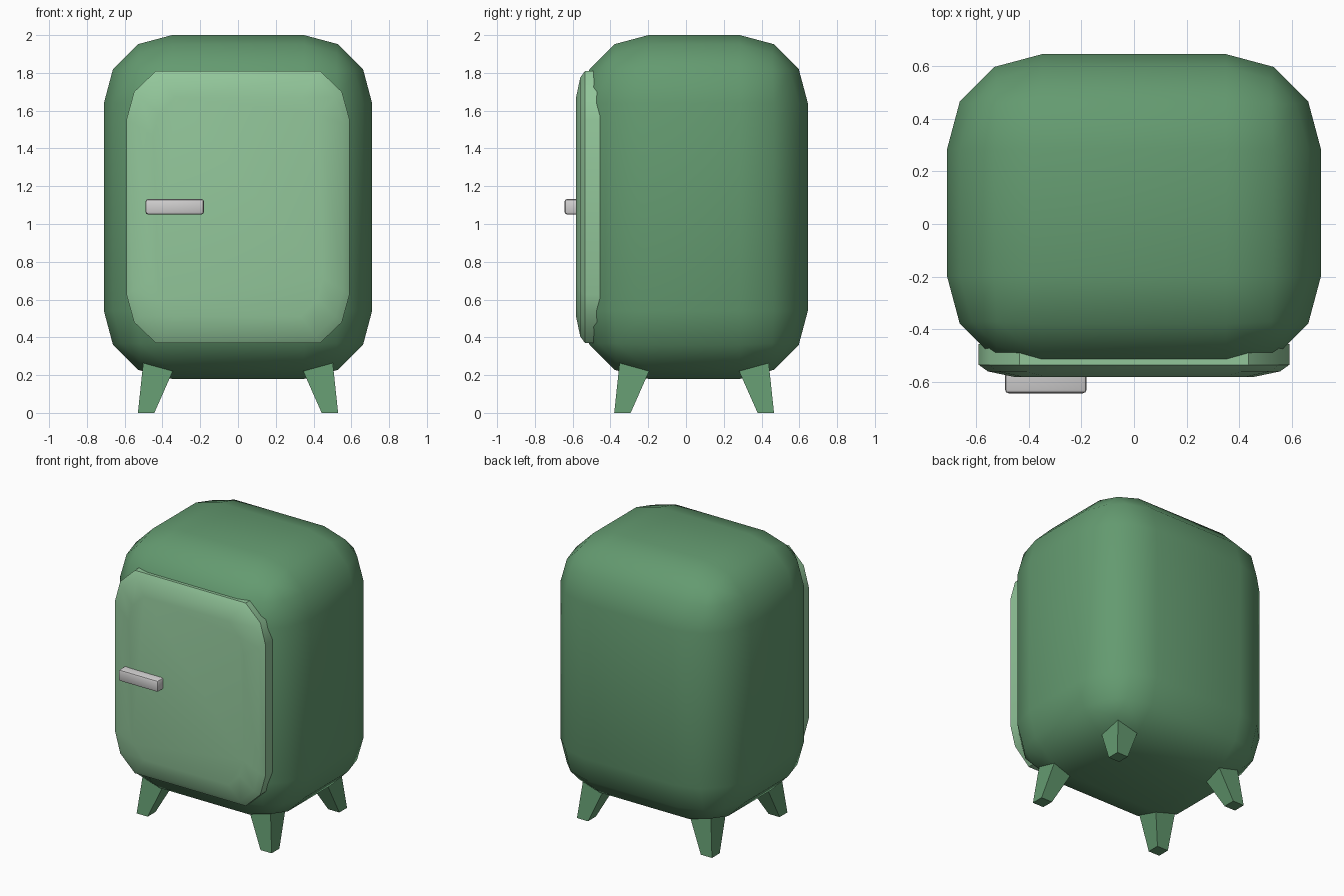
import bpy, bmesh

if "Cube" in bpy.data.objects:
    bpy.data.objects.remove(bpy.data.objects["Cube"])


def material(name, rgb):
    m = bpy.data.materials.new(name)
    m.diffuse_color = (*rgb, 1.0)
    m.use_nodes = True
    m.node_tree.nodes["Principled BSDF"].inputs["Base Color"].default_value = m.diffuse_color
    return m


GREEN = material("body green", (0.127, 0.325, 0.162))
LIGHT = material("door light green", (0.288, 0.565, 0.323))
METAL = material("handle light grey", (0.64, 0.63, 0.63))


def finish(bm, name, mat, angle=None):
    bmesh.ops.recalc_face_normals(bm, faces=bm.faces)
    me = bpy.data.meshes.new(name)
    bm.to_mesh(me)
    bm.free()
    ob = bpy.data.objects.new(name, me)
    bpy.context.collection.objects.link(ob)
    me.materials.append(mat)
    if angle:
        bpy.ops.object.select_all(action='DESELECT')
        ob.select_set(True)
        bpy.context.view_layer.objects.active = ob
        bpy.ops.object.shade_smooth_by_angle(angle=angle)
    return ob


def box(lo, hi):
    bm = bmesh.new()
    bmesh.ops.create_cube(bm, size=1)
    for v in bm.verts:
        v.co = [(a + b) / 2 + c * (b - a) for a, b, c in zip(lo, hi, v.co)]
    return bm


def loft(rings):
    """Join rings of points into a closed solid."""
    bm = bmesh.new()
    loops = [[bm.verts.new(p) for p in r] for r in rings]
    n = len(loops[0])
    for a, b in zip(loops, loops[1:]):
        for i in range(n):
            j = (i + 1) % n
            bm.faces.new((a[i], a[j], b[j], b[i]))
    bm.faces.new(loops[0][::-1])
    bm.faces.new(loops[-1])
    return bm


# Rounded cabinet
CY = 0.043
bm = box((-0.71, -0.559, 0.18), (0.71, 0.645, 2.0))
bmesh.ops.bevel(bm, geom=bm.edges[:], offset=0.36, segments=3,
                profile=0.5, affect='EDGES')
finish(bm, "cabinet_body", GREEN, 0.6)

# Door slab with cut corners and a stepped soft rim
corner = [(0.59, 0.465), (0.55, 0.61), (0.435, 0.72)]
outline = (corner + [(-x, z) for x, z in corner[::-1]]
           + [(-x, -z) for x, z in corner] + [(x, -z) for x, z in corner[::-1]])


def door_ring(y, d):
    return [(x * (0.59 - d) / 0.59, y, 1.09 + z * (0.72 - d) / 0.72)
            for x, z in outline]


bm = loft([door_ring(-0.455, 0), door_ring(-0.535, 0),
           door_ring(-0.56, 0.035), door_ring(-0.582, 0.14)])
finish(bm, "door", LIGHT, 0.6)

# Handle with softened front edges
bm = box((-0.49, -0.643, 1.05), (-0.18, -0.565, 1.132))
edges = [e for e in bm.edges if any(v.co.y < -0.6 for v in e.verts)]
bmesh.ops.bevel(bm, geom=edges, offset=0.014, segments=2,
                profile=0.5, affect='EDGES')
finish(bm, "door_handle", METAL, 0.6)

# Four tapered feet
for sx, side in ((-1, "left"), (1, "right")):
    for sy, end in ((-1, "front"), (1, "back")):
        def ring(z, inner, outer):
            # y positions follow the x positions, moved in by the depth difference
            return [(sx * x, CY + sy * (y - 0.107), z)
                    for x, y in ((inner, inner), (outer, inner),
                                 (outer, outer), (inner, outer))]
        finish(loft([ring(0, 0.443, 0.53), ring(0.3, 0.31, 0.498)]),
               f"{end}_{side}_leg", GREEN)
